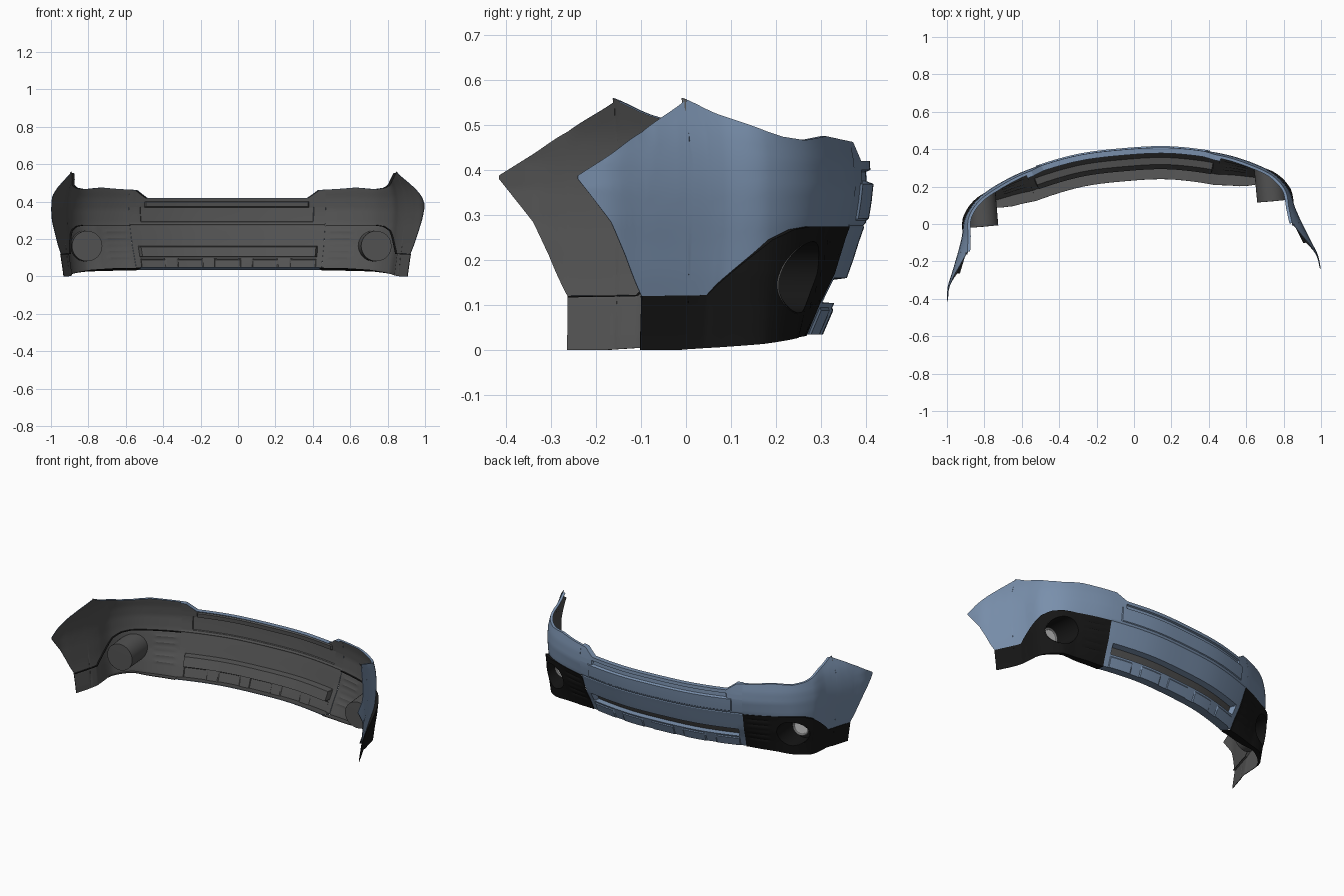
import bpy, bmesh, math
from mathutils import Vector

if "Cube" in bpy.data.objects:
    bpy.data.objects.remove(bpy.data.objects["Cube"])

def mat(name, c):
    m = bpy.data.materials.new(name)
    m.diffuse_color = (*c, 1)
    m.use_nodes = True
    m.node_tree.nodes["Principled BSDF"].inputs["Base Color"].default_value = m.diffuse_color
    return m

BLUE = mat("blue_paint", (.19, .275, .41))
BLACK = mat("black_plastic", (.008, .008, .008))
GREY = mat("inner_grey", (.085, .085, .085))
LENS = mat("lamp_lens", (.55, .55, .53))
YAW, SHIFT = math.radians(5.02), -.3275

# plan outline (right half): stations from the centre to the rear tip
PLAN = [(0, .731), (.25, .720), (.5, .669), (.665, .608), (.79, .535), (.868, .44),
        (.896, .335), (.921, .262), (.965, .15), (.994, .075), (1.003, 0)]
TOP = [(0, .42), (1.72, .42), (1.98, .462), (2.6, .468), (3.2, .475), (4, .466),
       (4.6, .474), (5, .487), (7, .56), (8, .485), (9, .435), (10, .388)]
MID = [(0, .275), (4, .275), (4.5, .268), (5, .245), (6, .155), (6.4, .122),
       (8, .12), (8.5, .21), (9, .285), (10, .38)]
BOTTOM = [(0, .035), (3, .03), (4, .026), (5, .014), (6, .006), (7.3, 0), (8, 0)]
TUCK = [(0, .125), (.03, .115), (.1, .085), (.17, .05), (.25, .025), (.285, .012),
        (.36, 0), (.42, .004), (.48, .016), (.56, .05)]
FADE = [(0, 1), (2.2, 1), (3, .75), (4, .42), (5, .32), (7, .35), (8, .35), (10, .35)]
FLANGE = [(0, .06), (3, .06), (5.5, 0)]

def lerp(tab, t):
    for (a, p), (b, q) in zip(tab, tab[1:]):
        if t <= b:
            return p + (q - p) * max(0, t - a) / (b - a)
    return tab[-1][1]

def plan(a):
    i = min(int(a), len(PLAN) - 2)
    t = a - i
    p1, p2 = Vector(PLAN[i]), Vector(PLAN[i + 1])
    p0 = Vector(PLAN[i - 1]) if i else Vector((-PLAN[1][0], PLAN[1][1]))
    p3 = Vector(PLAN[i + 2]) if i + 2 < len(PLAN) else p2 * 2 - p1
    c1, c2, c3 = p2 - p0, 2*p0 - 5*p1 + 4*p2 - p3, 3*p1 - p0 - 3*p2 + p3
    return p1 + .5 * (c1*t + c2*t*t + c3*t**3), (c1 + 2*c2*t + 3*c3*t*t).normalized()

# point on the bumper skin at station s and height z, pushed out by off
def skin(s, z, off=0, lift=0):
    a = abs(s)
    p, d = plan(a)
    k = lerp(FADE, a) if z < .36 else 1
    n = Vector((-d.y, d.x))
    if a > 7:
        n = Vector((1, .1))
    p = p + n * (off - lerp(TUCK, z) * k)
    return Vector((math.copysign(p.x, s) if a > 1e-6 else 0, p.y, z + lift))

def place(o):
    o.rotation_euler.z = YAW
    o.location.y = SHIFT

def finish(o, angle=30):
    bpy.ops.object.select_all(action='DESELECT')
    o.select_set(True)
    bpy.context.view_layer.objects.active = o
    bpy.ops.object.convert(target='MESH')
    bpy.ops.object.shade_smooth_by_angle(angle=math.radians(angle))

# sheet from a grid of points, backed by a thin grey inner face
def sheet(name, us, vs, fn, material, pick=None, mirror=True, cutter=None, flip=False):
    bm = bmesh.new()
    g = [[bm.verts.new(fn(u, v)) for v in vs] for u in us]
    for i in range(len(us) - 1):
        for j in range(len(vs) - 1):
            q = [g[i][j], g[i][j+1], g[i+1][j+1], g[i+1][j]]
            f = bm.faces.new(q[::-1] if flip else q)
            if pick and pick((us[i] + us[i+1]) / 2, (vs[j] + vs[j+1]) / 2):
                f.material_index = 1
    bmesh.ops.remove_doubles(bm, verts=bm.verts, dist=1e-5)
    me = bpy.data.meshes.new(name)
    bm.to_mesh(me)
    bm.free()
    o = bpy.data.objects.new(name, me)
    bpy.context.collection.objects.link(o)
    me.materials.append(material)
    me.materials.append(GREY)
    place(o)
    m = o.modifiers.new("thickness", 'SOLIDIFY')
    m.thickness, m.offset, m.material_offset = .003, -1, 1
    if cutter:
        b = o.modifiers.new("lamp_hole", 'BOOLEAN')
        b.object, b.operation, b.solver = cutter, 'DIFFERENCE', 'EXACT'
    if mirror:
        o.modifiers.new("mirror", 'MIRROR')
    finish(o)
    return o

def span(a, b, n):
    return [a + (b - a) * i / n for i in range(n + 1)]

EDGE = 2.15

# centre panel: raised bar, upper groove, long intake slot, lower tabs, inward flanges
tabs = [-.42 + .21 * i for i in range(5)]
def in_slot(x, z): return abs(x) < .4925 and .1055 < z < .1575
def relief(x, z):
    if in_slot(x, z):
        return -.035
    if z < .09 and any(abs(x - c) < .072 for c in tabs):
        return .005
    if abs(x) < .462 and .29 <= z <= .37:
        return .005
    if abs(x) < .432 and .372 < z < .398:
        return -.01
    return -.003 if .274 < z < .28 else 0

cuts = [.43, .435, .46, .465, .49, .495]
xs = span(-.5375, .5375, 44) + cuts + [-c for c in cuts]
for c in tabs:
    xs += [c - .076, c - .07, c + .07, c + .076]
xs = sorted({round(x, 4) for x in xs})
rows = [-1, .035, .06, .088, .094, .104, .107, .155, .16, .2, .24, .272, .277, .282,
        .288, .292, .33, .369, .371, .375, .396, .4, 1, 2]
def centre(x, z):
    s = x / .25
    if z < 0:
        return skin(s, .035, -.06, .012)
    if z >= 1:
        return skin(s, lerp(TOP, abs(s)), -.03 if z == 2 else 0)
    return skin(s, z, relief(x, z))
sheet("centre_panel", xs, rows, centre, BLUE, in_slot, mirror=False)

# painted side wings with inward top lip at the front
def wing(s, v):
    lo, hi = lerp(MID, s), lerp(TOP, s)
    return skin(s, hi, -.015 if s < 6.8 else 0) if v > 1 else skin(s, lo + (hi - lo) * v)
sheet("side_wing", span(EDGE, 10, 157), span(0, 1, 14) + [1.1], wing, BLUE)

# round cutter for the fog lamp openings
CX, CZ, R, BACK = .776, .162, .079, .385
bpy.ops.mesh.primitive_cylinder_add(vertices=48, radius=R, depth=.5,
                                    rotation=(math.pi / 2, 0, 0))
cutter = bpy.context.object
cutter.name = "lamp_cutter"
cutter.hide_render = True
cutter.data.transform(cutter.matrix_basis)
cutter.rotation_euler = (0, 0, YAW)
cutter.location = (CX * math.cos(YAW) - .55 * math.sin(YAW),
                   CX * math.sin(YAW) + .55 * math.cos(YAW) + SHIFT, CZ)
bpy.context.view_layer.update()

# black lower corners, swelling around the lamp, with fine louvres beside the centre
def swell(s): return .003 + .016 * max(0, 1 - ((s - 4.9) / 1.5) ** 2)
def corner(s, v):
    lo, hi = lerp(BOTTOM, s), lerp(MID, s)
    if v > 1:
        return skin(s, hi, -.012)
    if v < 0:
        return skin(s, lo, -lerp(FLANGE, s) + swell(s), .2 * lerp(FLANGE, s))
    j = round(v * 28)
    groove = 2.28 < s < 3.1 and 8 <= j <= 26 and j % 4 == 0
    return skin(s, lo + (hi - lo) * v, swell(s) - (.003 if groove else 0))
sheet("lower_corner", span(EDGE, 8, 80), [-.1] + span(0, 1, 28) + [1.1], corner, BLACK,
      cutter=cutter)
bpy.data.objects.remove(cutter)

# fog lamp housing: cup whose rim follows the skin
def cup(a, v):
    r = (0, R, R)[v]
    x, z = CX + r * math.cos(a), CZ + r * math.sin(a)
    if v < 2:
        return Vector((x, BACK, z))
    lo, hi = 2, 7
    for _ in range(30):
        m = (lo + hi) / 2
        lo, hi = (m, hi) if skin(m, z, swell(m)).x < x else (lo, m)
    return skin(lo, z, swell(lo))
sheet("lamp_housing", span(0, 2 * math.pi, 48), [0, 1, 2], cup, BLACK, flip=True)

# lamp lens and bezel
def lamp_part(o, name, material):
    o.name = name
    o.data.transform(o.matrix_basis)
    o.matrix_basis.identity()
    place(o)
    o.data.materials.append(material)
    o.modifiers.new("mirror", 'MIRROR')
    finish(o)
bpy.ops.mesh.primitive_cylinder_add(vertices=32, radius=.045, depth=.03,
                                    location=(CX, BACK + .02, CZ), rotation=(math.pi / 2, 0, 0))
lamp_part(bpy.context.object, "lamp_lens", LENS)
bpy.ops.mesh.primitive_torus_add(major_radius=.047, minor_radius=.006, major_segments=32,
                                 minor_segments=8, location=(CX, BACK + .036, CZ),
                                 rotation=(math.pi / 2, 0, 0))
lamp_part(bpy.context.object, "lamp_bezel", LENS)
